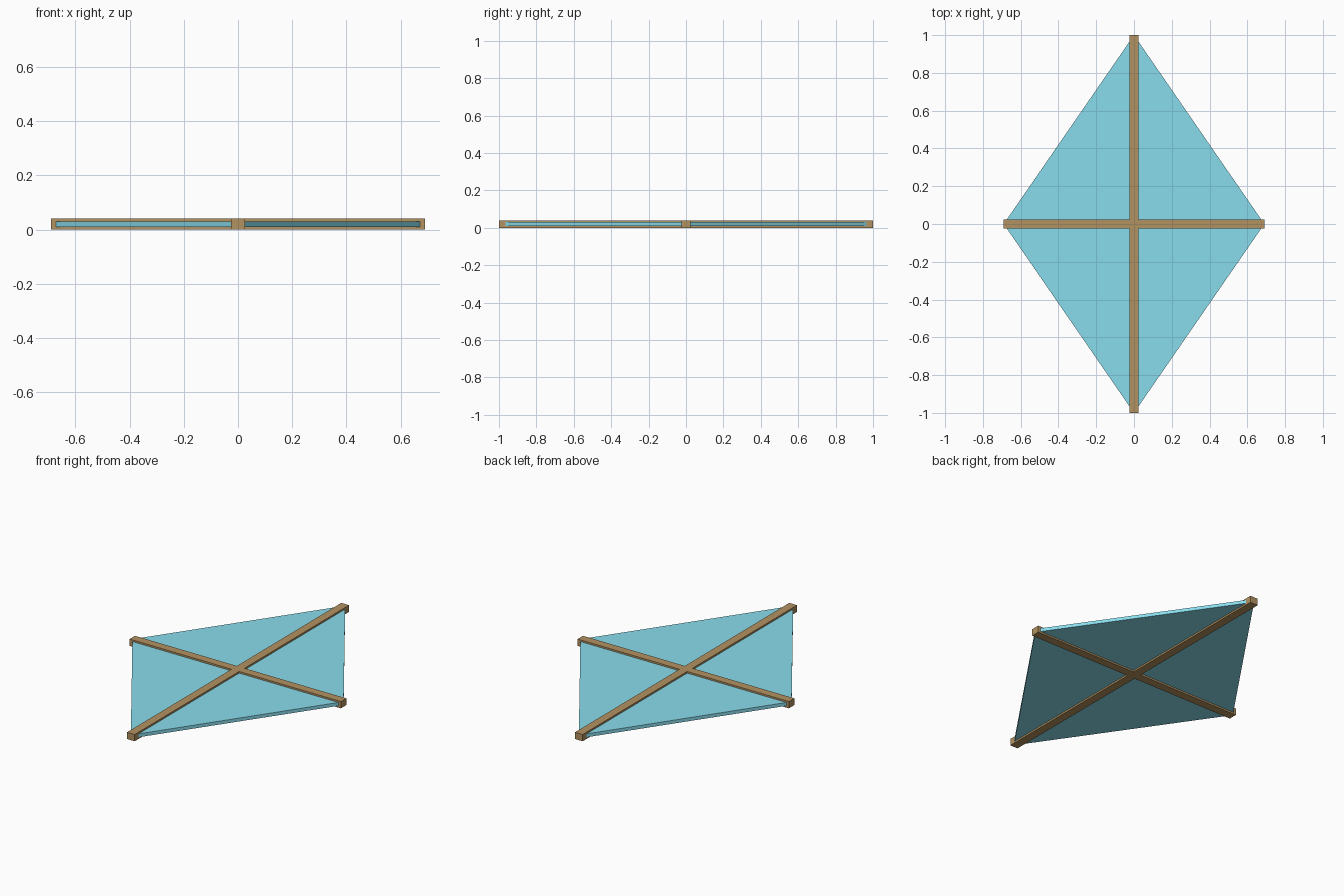
import bpy, bmesh
from mathutils import Matrix

if "Cube" in bpy.data.objects:
    bpy.data.objects.remove(bpy.data.objects["Cube"])

LENGTH, WIDTH = 2.0, 1.38
SPAR_W, SPAR_H = 0.05, 0.04
SAIL_T = 0.02


def material(name, color):
    mat = bpy.data.materials.new(name)
    mat.diffuse_color = color
    mat.use_nodes = True
    mat.node_tree.nodes["Principled BSDF"].inputs["Base Color"].default_value = mat.diffuse_color
    return mat


def add_object(name, bm, mat):
    mesh = bpy.data.meshes.new(name)
    bm.to_mesh(mesh)
    bm.free()
    mesh.materials.append(mat)
    obj = bpy.data.objects.new(name, mesh)
    obj.location.z = SPAR_H / 2
    bpy.context.collection.objects.link(obj)


def spar(name, x, y, mat):
    bm = bmesh.new()
    bmesh.ops.create_cube(bm, size=1, matrix=Matrix.Diagonal((x, y, SPAR_H, 1)))
    add_object(name, bm, mat)


wood = material("wood", (0.45, 0.29, 0.12, 1))
cloth = material("cloth", (0.25, 0.72, 0.84, 1))

# Diamond sail: a thin four-sided slab
bm = bmesh.new()
h = SAIL_T / 2
corners = [(WIDTH / 2, 0), (0, LENGTH / 2), (-WIDTH / 2, 0), (0, -LENGTH / 2)]
base = bm.faces.new([bm.verts.new((x, y, -h)) for x, y in corners])
top = bmesh.ops.extrude_face_region(bm, geom=[base])["geom"]
bmesh.ops.translate(bm, vec=(0, 0, SAIL_T),
                    verts=[v for v in top if isinstance(v, bmesh.types.BMVert)])
bmesh.ops.recalc_face_normals(bm, faces=bm.faces)
add_object("sail", bm, cloth)

# Crossed wooden spars running corner to corner
spar("spine", SPAR_W, LENGTH, wood)
spar("cross_spar", WIDTH, SPAR_W, wood)
